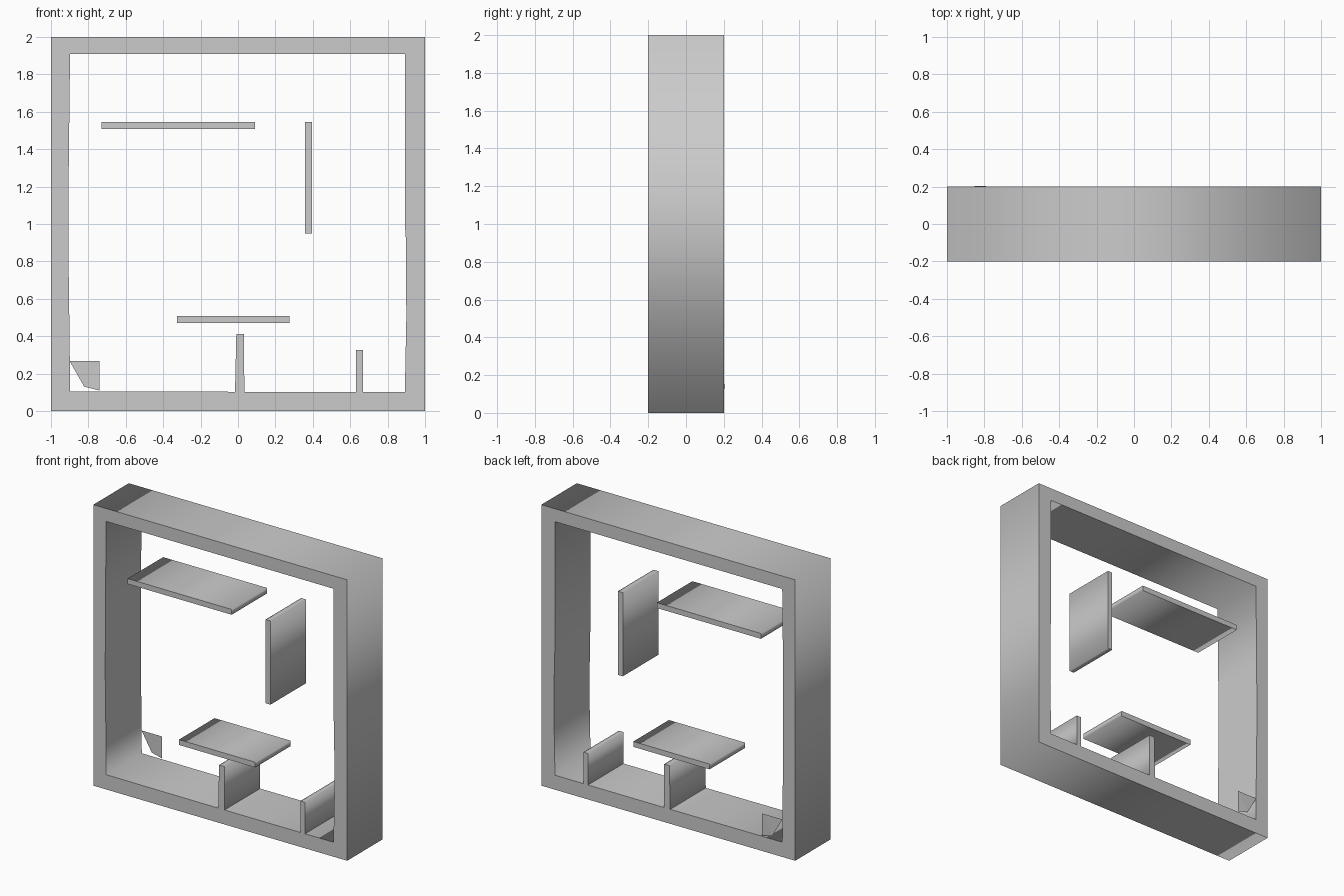
import bpy, bmesh, math

if "Cube" in bpy.data.objects:
    bpy.data.objects.remove(bpy.data.objects["Cube"])

HALF_DEPTH = 0.2


def extruded(name, *loops):
    """Fill front-view (x, z) outlines and extrude them through the full depth."""
    curve = bpy.data.curves.new(name, 'CURVE')
    curve.dimensions = '2D'
    curve.fill_mode = 'BOTH'
    curve.extrude = HALF_DEPTH
    for loop in loops:
        spline = curve.splines.new('POLY')
        spline.points.add(len(loop) - 1)
        for point, (x, z) in zip(spline.points, loop):
            point.co = (x, z, 0, 1)
        spline.use_cyclic_u = True
    obj = bpy.data.objects.new(name, curve)
    obj.rotation_euler.x = math.pi / 2
    bpy.context.collection.objects.link(obj)
    bpy.ops.object.select_all(action='DESELECT')
    bpy.context.view_layer.objects.active = obj
    obj.select_set(True)
    bpy.ops.object.convert(target='MESH')
    bpy.context.object.name = name


def rect(x0, x1, z0, z1):
    return [(x0, z0), (x1, z0), (x1, z1), (x0, z1)]


# Outer frame with a slightly uneven inner opening
opening = [(-0.898, 0.105), (0, 0.103), (0.892, 0.103), (0.9, 0.5), (0.897, 0.93),
           (0.892, 1.0), (0.892, 1.908), (-0.898, 1.908), (-0.905, 1.3),
           (-0.906, 0.8), (-0.9, 0.35)]
extruded("frame", rect(-1, 1, 0, 2), opening)

# Floating boards
extruded("upper_shelf", rect(-0.73, 0.09, 1.508, 1.546))
extruded("upright_board", rect(0.358, 0.396, 0.95, 1.546))
extruded("lower_shelf", rect(-0.325, 0.275, 0.47, 0.508))

# Dividers standing on the floor, the middle one tapering upward
extruded("middle_divider", [(-0.016, 0.1), (0.034, 0.1), (0.032, 0.412), (-0.009, 0.412)])
extruded("right_divider", rect(0.632, 0.668, 0.1, 0.327))

# Thin folded sheet in the rear left corner
bm = bmesh.new()
a, b, c, d = [bm.verts.new(p) for p in (
    (-0.9, 0.2, 0.267), (-0.74, 0.2, 0.267), (-0.74, 0.2, 0.11), (-0.822, 0.203, 0.13))]
bm.faces.new((a, b, d))
bm.faces.new((b, c, d))
mesh = bpy.data.meshes.new("corner_sheet")
bm.to_mesh(mesh)
bm.free()
bpy.context.collection.objects.link(bpy.data.objects.new("corner_sheet", mesh))
